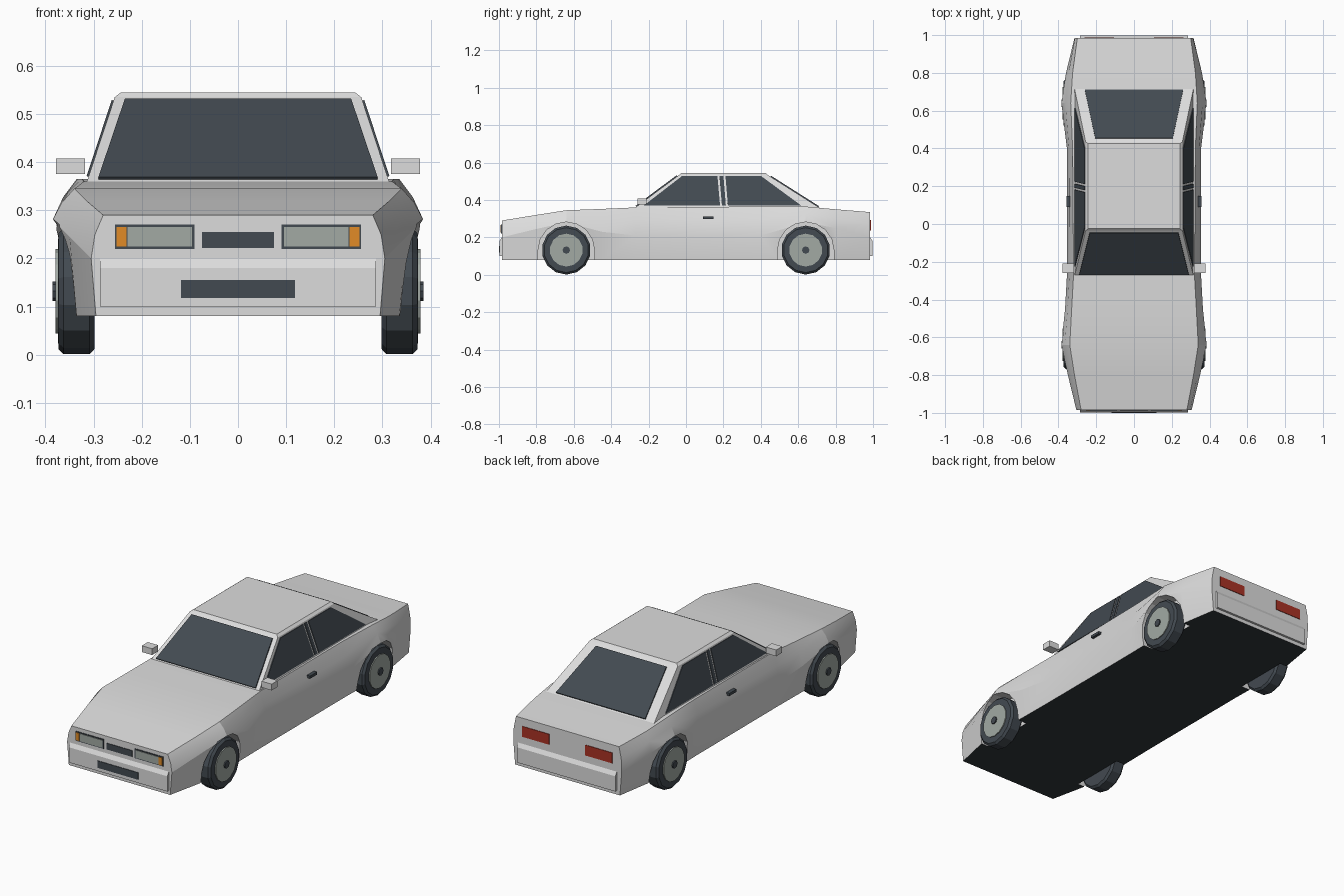
import bpy, bmesh, math
from mathutils import Vector

cube = bpy.data.objects.get("Cube")
if cube:
    bpy.data.objects.remove(cube, do_unlink=True)


def material(name, rgb):
    m = bpy.data.materials.new(name)
    m.use_nodes = True
    m.diffuse_color = (*rgb, 1)
    m.node_tree.nodes["Principled BSDF"].inputs["Base Color"].default_value = (*rgb, 1)
    return m


PAINT = material("silver_paint", (0.72, 0.72, 0.72))
DARK = material("dark_glass_and_rubber", (0.055, 0.068, 0.082))
UNDER = material("underside_black", (0.03, 0.038, 0.043))
LAMP = material("lamp_grey", (0.36, 0.4, 0.37))
AMBER = material("indicator_amber", (0.75, 0.26, 0.02))
RED = material("tail_red", (0.4, 0.032, 0.018))


def finish(name, bm, *mats):
    bmesh.ops.recalc_face_normals(bm, faces=bm.faces)
    mesh = bpy.data.meshes.new(name)
    bm.to_mesh(mesh)
    bm.free()
    ob = bpy.data.objects.new(name, mesh)
    bpy.context.collection.objects.link(ob)
    for m in mats:
        mesh.materials.append(m)
    return ob


def loft(rings, closed=False, caps=True):
    """Skin a list of equal-sized closed rings."""
    bm = bmesh.new()
    loops = [[bm.verts.new(p) for p in ring] for ring in rings]
    n = len(loops[0])
    for a, b in zip(loops, loops[1:]):
        for i in range(n):
            j = (i + 1) % n
            bm.faces.new((a[i], a[j], b[j], b[i]))
    if caps:
        bm.faces.new(loops[0])
        bm.faces.new(loops[-1])
    return bm


def prism(name, outline, shift, mat):
    """Extrude a flat 3D outline by a vector."""
    shift = Vector(shift)
    return finish(name, loft([outline, [Vector(p) + shift for p in outline]]), mat)


def box(name, x, y, z, mat):
    pts = [(x[0], y[0], z[0]), (x[1], y[0], z[0]), (x[1], y[1], z[0]), (x[0], y[1], z[0])]
    return prism(name, pts, (0, 0, z[1] - z[0]), mat)


# Body shell: y, sill x, crease x, crease z, deck edge x, deck edge z
stations = [
    (-0.985, .295, .305, .20, .28, .29),
    (-0.80, .335, .35, .245, .315, .32),
    (-0.64, .35, .385, .28, .34, .345),
    (-0.45, .347, .365, .23, .33, .352),
    (-0.27, .345, .355, .21, .32, .36),
    (0.40, .345, .355, .21, .325, .365),
    (0.64, .35, .385, .28, .335, .365),
    (0.80, .335, .36, .25, .325, .35),
    (0.985, .305, .315, .20, .30, .335),
]


def section(y, sill, cx, cz, tx, tz):
    shoulder = (cx * .45 + tx * .55 + .006, y, cz * .45 + tz * .55)
    half = [(sill, y, .08), (cx, y, cz), shoulder, (tx, y, tz)]
    return half + [(-a, b, c) for a, b, c in reversed(half)]


bm = loft([section(*s) for s in stations])
bmesh.ops.recalc_face_normals(bm, faces=bm.faces)
for f in bm.faces:
    f.material_index = 1 if f.normal.z < -0.9 else 0
body = finish("body", bm, PAINT, UNDER)

# Wheel arches cut from the body
AXLES = (-0.64, 0.64)
for axle in AXLES:
    for side in (1, -1):
        arch = [(side * .296, axle + .15 * math.cos(math.pi * i / 8),
                 .135 + .147 * math.sin(math.pi * i / 8)) for i in range(9)]
        arch += [(side * .296, axle - .15, 0), (side * .296, axle + .15, 0)]
        cutter = prism("arch_cutter", arch, (side * .2, 0, 0), PAINT)
        cutter.hide_render = True
        mod = body.modifiers.new("arch", "BOOLEAN")
        mod.object, mod.operation, mod.solver = cutter, "DIFFERENCE", "EXACT"
        bpy.context.view_layer.objects.active = body
        bpy.ops.object.modifier_apply(modifier=mod.name)
        bpy.data.objects.remove(cutter, do_unlink=True)

# Cabin with a thin roof chamfer: half width, front y, rear y, z
cabin_rings = [(.317, -.284, .727, .35), (.256, -.035, .435, .535), (.243, -.025, .425, .545)]
finish("cabin", loft([[(x, f, z), (x, r, z), (-x, r, z), (-x, f, z)]
                      for x, f, r, z in cabin_rings]), PAINT)
LOW, HIGH = cabin_rings[:2]


def on_cabin(column, z):
    t = (z - LOW[3]) / (HIGH[3] - LOW[3])
    return LOW[column] + t * (HIGH[column] - LOW[column])


# Windscreen and rear window
def screen(name, column, low, high, shift):
    corners = [(-low[0], low[1]), (low[0], low[1]), (high[0], high[1]), (-high[0], high[1])]
    prism(name, [(x, on_cabin(column, z), z) for x, z in corners], shift, DARK)


screen("windscreen", 1, (.29, .364), (.235, .527), (0, -.004, .005))
screen("rear_window", 2, (.26, .362), (.205, .524), (0, .003, .005))

# Side glass, mirrors and handles
side_glass = {
    "front_side_window": [(-.225, .37), (.182, .37), (.168, .528), (-.02, .528)],
    "pillar_strip": [(.192, .37), (.213, .37), (.2, .528), (.179, .528)],
    "rear_side_window": [(.224, .37), (.615, .37), (.4, .528), (.211, .528)],
}
for side, label in ((1, "left"), (-1, "right")):
    for name, outline in side_glass.items():
        prism(f"{label}_{name}", [(side * on_cabin(0, z), y, z) for y, z in outline],
              (side * .004, 0, .001), DARK)
    box(f"{label}_mirror", (side * .318, side * .378), (-.26, -.21), (.375, .408), PAINT)
    box(f"{label}_door_handle", (side * .33, side * .357), (.09, .148), (.297, .311), DARK)

    # Lamps
    box(f"{label}_lamp_frame", (side * .09, side * .255), (-.988, -.98), (.22, .27), DARK)
    box(f"{label}_headlamp", (side * .096, side * .23), (-.991, -.983), (.225, .265), LAMP)
    box(f"{label}_indicator", (side * .232, side * .252), (-.991, -.983), (.225, .265), AMBER)
    box(f"{label}_tail_lamp", (side * .105, side * .262), (.98, .988), (.238, .293), RED)

# Bumpers, grille and number plate
for end, label in ((-1, "front"), (1, "rear")):
    profile = [(.975, .2), (.985, .2), (.997, .18), (.997, .1), (.975, .1)]
    prism(f"{label}_bumper", [(-.287, end * y, z) for y, z in profile], (.574, 0, 0), PAINT)
box("grille", (-.075, .075), (-.988, -.98), (.222, .255), DARK)
box("number_plate", (-.118, .118), (-1, -.994), (.118, .155), DARK)


# Wheels turned around the axle
def turned(name, side, axle, profile, mat, count=14):
    rings = [[(side * x, axle + r * math.sin(math.tau * i / count),
               .132 - r * math.cos(math.tau * i / count)) for i in range(count)]
             for x, r in profile]
    return finish(name, loft(rings), mat)


for axle, end in zip(AXLES, ("front", "rear")):
    for side, label in ((1, "left"), (-1, "right")):
        who = f"{end}_{label}"
        turned(who + "_tyre", side, axle,
               [(.298, .12), (.308, .131), (.362, .131), (.373, .12), (.374, .09)], DARK)
        turned(who + "_rim", side, axle, [(.36, .088), (.379, .088)], LAMP)
        turned(who + "_hub", side, axle, [(.37, .02), (.385, .02)], DARK, 8)

# Soft shading on the gently curved shell only
bpy.ops.object.select_all(action="DESELECT")
body.select_set(True)
bpy.context.view_layer.objects.active = body
bpy.ops.object.shade_smooth_by_angle(angle=math.radians(15))
